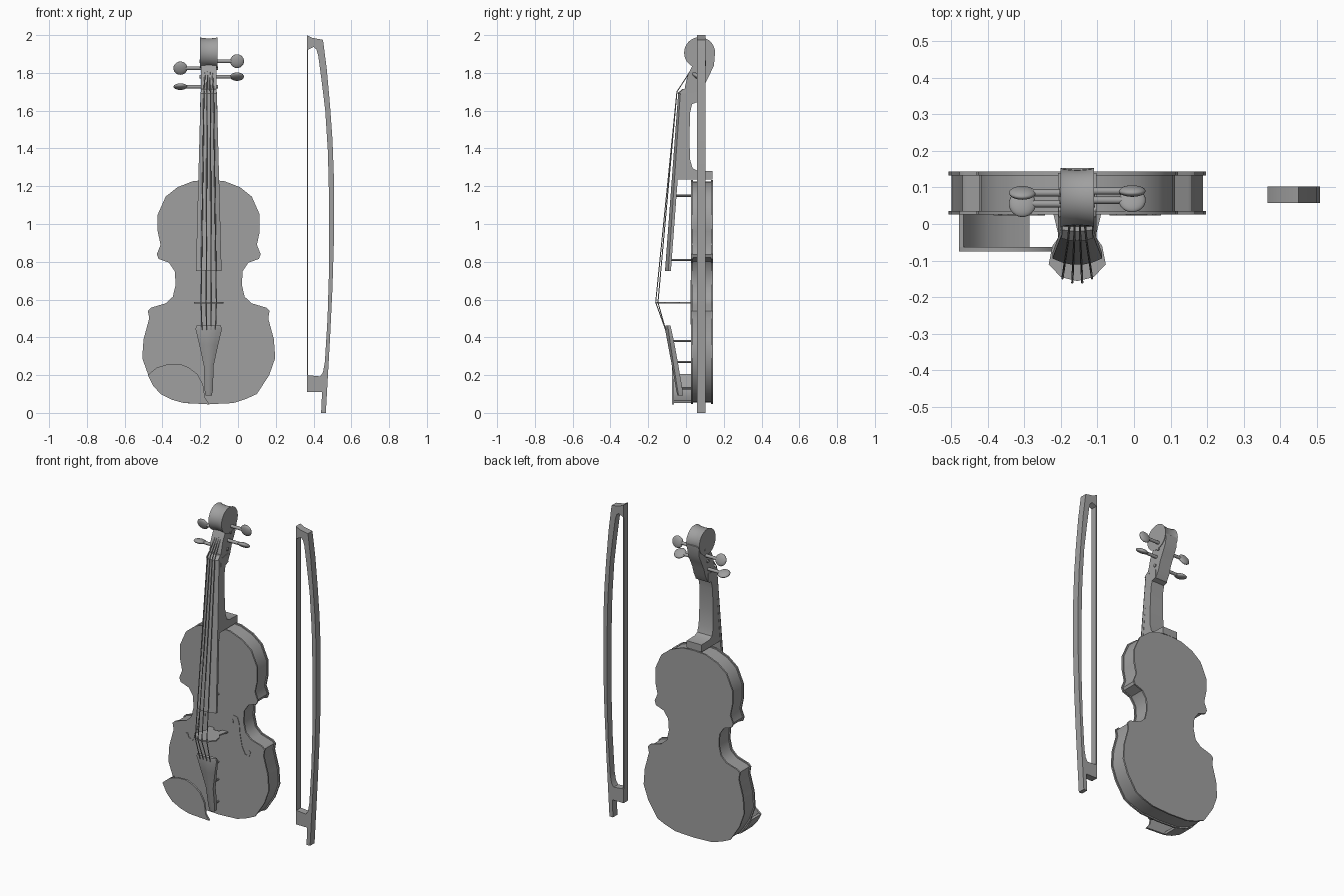
import bpy, bmesh, math
from mathutils import Vector

cube = bpy.data.objects.get("Cube")
if cube:
    bpy.data.objects.remove(cube, do_unlink=True)

CX = -0.155  # centre line of the instrument

grey = bpy.data.materials.new("plain_grey")
grey.use_nodes = True
grey.diffuse_color = (0.35, 0.35, 0.35, 1)
grey.node_tree.nodes["Principled BSDF"].inputs["Base Color"].default_value = (0.35, 0.35, 0.35, 1)


def finish(name, bm, angle=35):
    bmesh.ops.recalc_face_normals(bm, faces=bm.faces)
    mesh = bpy.data.meshes.new(name)
    bm.to_mesh(mesh)
    bm.free()
    ob = bpy.data.objects.new(name, mesh)
    bpy.context.collection.objects.link(ob)
    mesh.materials.append(grey)
    bpy.ops.object.select_all(action='DESELECT')
    ob.select_set(True)
    bpy.context.view_layer.objects.active = ob
    bpy.ops.object.shade_smooth_by_angle(angle=math.radians(angle))
    return ob


def loft(name, rings):
    """Skin matching rings of points and cap both ends."""
    bm = bmesh.new()
    rows = [[bm.verts.new(p) for p in ring] for ring in rings]
    n = len(rows[0])
    for a, b in zip(rows, rows[1:]):
        for i in range(n):
            j = (i + 1) % n
            bm.faces.new((a[i], a[j], b[j], b[i]))
    bm.faces.new(rows[0])
    bm.faces.new(rows[-1])
    return finish(name, bm)


def slab(name, outline, y0, y1):
    """Outline in x and z, thickened along y."""
    return loft(name, [[(x, y, z) for x, z in outline] for y in (y0, y1)])


def side_profile(name, outline, half_width):
    """Outline in y and z, thickened along x with a width depending on z."""
    return loft(name, [[(CX + s * half_width(z), y, z) for y, z in outline] for s in (-1, 1)])


def offset(points, d, closed=True):
    """Shift a path sideways by d."""
    out, n = [], len(points)
    for i, p in enumerate(points):
        a = points[(i - 1) % n] if closed or i else p
        b = points[(i + 1) % n] if closed or i < n - 1 else p
        t = (Vector(b) - Vector(a)).normalized()
        out.append((p[0] - t.y * d, p[1] + t.x * d))
    return out


def rod(name, path, radius, sides=8):
    """Round bar along a path of points."""
    rings = []
    for i, p in enumerate(path):
        t = (Vector(path[min(i + 1, len(path) - 1)]) - Vector(path[max(i - 1, 0)])).normalized()
        ref = Vector((0, 1, 0)) if abs(t.y) < 0.9 else Vector((1, 0, 0))
        u = t.cross(ref).normalized()
        v = t.cross(u)
        rings.append([Vector(p) + radius * (u * math.cos(a) + v * math.sin(a))
                      for a in (math.tau * k / sides for k in range(sides))])
    return loft(name, rings)


# Body: two plates over slightly inset ribs
half = [(.13, .052), (.2, .075), (.255, .1), (.32, .2), (.352, .29), (.345, .39),
        (.315, .5), (.322, .54), (.305, .557), (.228, .58), (.19, .615), (.175, .68),
        (.18, .75), (.21, .795), (.265, .815), (.275, .84), (.255, .89), (.27, .96),
        (.27, 1.05), (.228, 1.145), (.165, 1.195), (.08, 1.228)]
body = ([(CX, .046)] + [(CX + x, z) for x, z in half] + [(CX, 1.232)]
        + [(CX - x, z) for x, z in reversed(half)])
slab("front_plate", body, .026, .036)
slab("back_plate", body, .133, .143)
slab("ribs", offset(body, .008), .036, .133)

# Sound holes as thin ribbons on the front plate
f_path = [(.1, .645), (.095, .68), (.11, .698), (.128, .695), (.14, .66), (.145, .6),
          (.16, .52), (.185, .472), (.21, .472), (.222, .505)]
for s, side in ((1, "left"), (-1, "right")):
    path = [(CX + s * x, z) for x, z in f_path]
    ribbon = offset(path, .007, False) + offset(path, -.007, False)[::-1]
    slab(side + "_sound_hole", ribbon, .023, .026)

# Neck with heel
neck = [(-.045, 1.235), (.14, 1.235), (.14, 1.28), (.06, 1.282), (.035, 1.295), (.022, 1.34),
        (.018, 1.45), (.022, 1.59), (.032, 1.635), (.06, 1.645), (.06, 1.7), (-.012, 1.69)]
side_profile("neck", neck, lambda z: .053 - .02 * (z - 1.235))

# Pegbox sweeping back into the scroll
pegbox = [(-.012, 1.68), (.06, 1.645), (.085, 1.69), (.1, 1.74), (.125, 1.79), (.148, 1.84),
          (.153, 1.9), (.07, 1.92), (.04, 1.85), (.01, 1.79), (-.005, 1.73)]
side_profile("pegbox", pegbox, lambda z: .041)
circle = [math.tau * k / 32 for k in range(32)]


def scroll_ring(dx, r):
    return [(CX + dx, .072 + r * math.cos(a), 1.907 + r * math.sin(a)) for a in circle]


loft("scroll", [scroll_ring(dx, r) for dx, r in
                ((-.046, .082), (-.036, .078), (0, .075), (.036, .078), (.046, .082))])


# Fingerboard and tailpiece share an arched cross-section
def arched(z, w, front, back, rise):
    arc = [(CX + w * t, front + rise * t * t, z) for t in (-1, -.6, -.2, .2, .6, 1)]
    return arc + [(CX + w, back, z), (CX - w, back, z)]


loft("fingerboard", [arched(.75, .068, -.112, -.08, .018), arched(1.69, .043, -.042, -.01, .012)])
loft("nut", [arched(1.69, .043, -.047, 0, .008), arched(1.715, .041, -.02, .005, .004)])
loft("tailpiece", [arched(*a) for a in (
    (.092, .016, -.045, -.015, .006), (.12, .022, -.052, -.018, .008), (.25, .026, -.075, -.04, .01),
    (.36, .05, -.096, -.06, .014), (.445, .07, -.112, -.078, .018), (.462, .064, -.11, -.082, .016))])

# Bridge: upright plate with an arched top and cut-in feet
bridge_half = [(.045, -.145), (.078, -.11), (.068, -.06), (.05, -.035), (.065, .026), (.03, .026), (.02, .005)]
bridge = ([(CX, -.156)] + [(CX + x, y) for x, y in bridge_half] + [(CX, .0)]
          + [(CX - x, y) for x, y in reversed(bridge_half)])
loft("bridge", [[(x, y, z) for x, y in bridge] for z in (.58, .588)])

# Small posts under the fingerboard and tailpiece
for i, (z, y) in enumerate(((1.15, -.05), (.81, -.085), (.38, -.075), (.27, -.05), (.13, -.02))):
    rod(f"post_{i + 1}", [(CX, y, z), (CX, .028, z)], .006)

# Strings from tailpiece over bridge and nut to the pegs
for i in range(4):
    t = i - 1.5
    rod(f"string_{i + 1}", [(CX + t * .024, -.108, .44), (CX + t * .027, -.162 + .006 * t * t, .585),
                            (CX + t * .017, -.048, 1.7), (CX + t * .012, .03, 1.82)], .003, 6)

# Tuning pegs with flattened heads
for i, (z, s, y, tilt) in enumerate(((1.862, 1, .09, 10), (1.825, -1, .085, 20),
                                     (1.78, 1, .065, 60), (1.727, -1, .055, 75))):
    rod(f"peg_shaft_{i + 1}", [(CX - s * .048, y, z), (CX + s * .13, y, z)], .01, 12)
    bm = bmesh.new()
    bmesh.ops.create_uvsphere(bm, u_segments=20, v_segments=12, radius=.037)
    head = finish(f"peg_head_{i + 1}", bm, 60)
    head.scale.y = .4
    head.rotation_euler.x = math.radians(tilt)
    head.location = (CX + s * .15, y, z)

# Chin rest: plate held by a curved wall
edge = [(-.478, .2), (-.45, .145), (-.41, .1), (-.35, .07), (-.29, .053)]
top_curve = [(-.15, .045), (-.175, .08), (-.185, .15), (-.215, .205), (-.26, .24), (-.31, .26),
             (-.37, .258), (-.43, .24)]
slab("chin_rest_plate", edge + top_curve, -.075, -.063)
slab("chin_rest_wall", edge + offset(edge, .014, False)[::-1], -.064, .03)

# Bow stick with head and frog, plus hair
bow = [(.44, 0), (.465, 0), (.475, .18), (.487, .39), (.5, .66), (.508, .92), (.508, 1.24),
       (.5, 1.45), (.487, 1.63), (.47, 1.82), (.45, 1.975), (.395, 1.985), (.365, 2), (.365, 1.92),
       (.4, 1.937), (.415, 1.925), (.425, 1.89), (.445, 1.74), (.462, 1.6), (.476, 1.38), (.482, 1.13),
       (.482, .76), (.474, .5), (.46, .27), (.45, .215), (.435, .193), (.365, .2), (.365, .11), (.445, .11)]
slab("bow_stick", bow, .058, .103)
slab("bow_hair", [(.365, .19), (.37, .19), (.37, 1.93), (.365, 1.93)], .06, .101)
